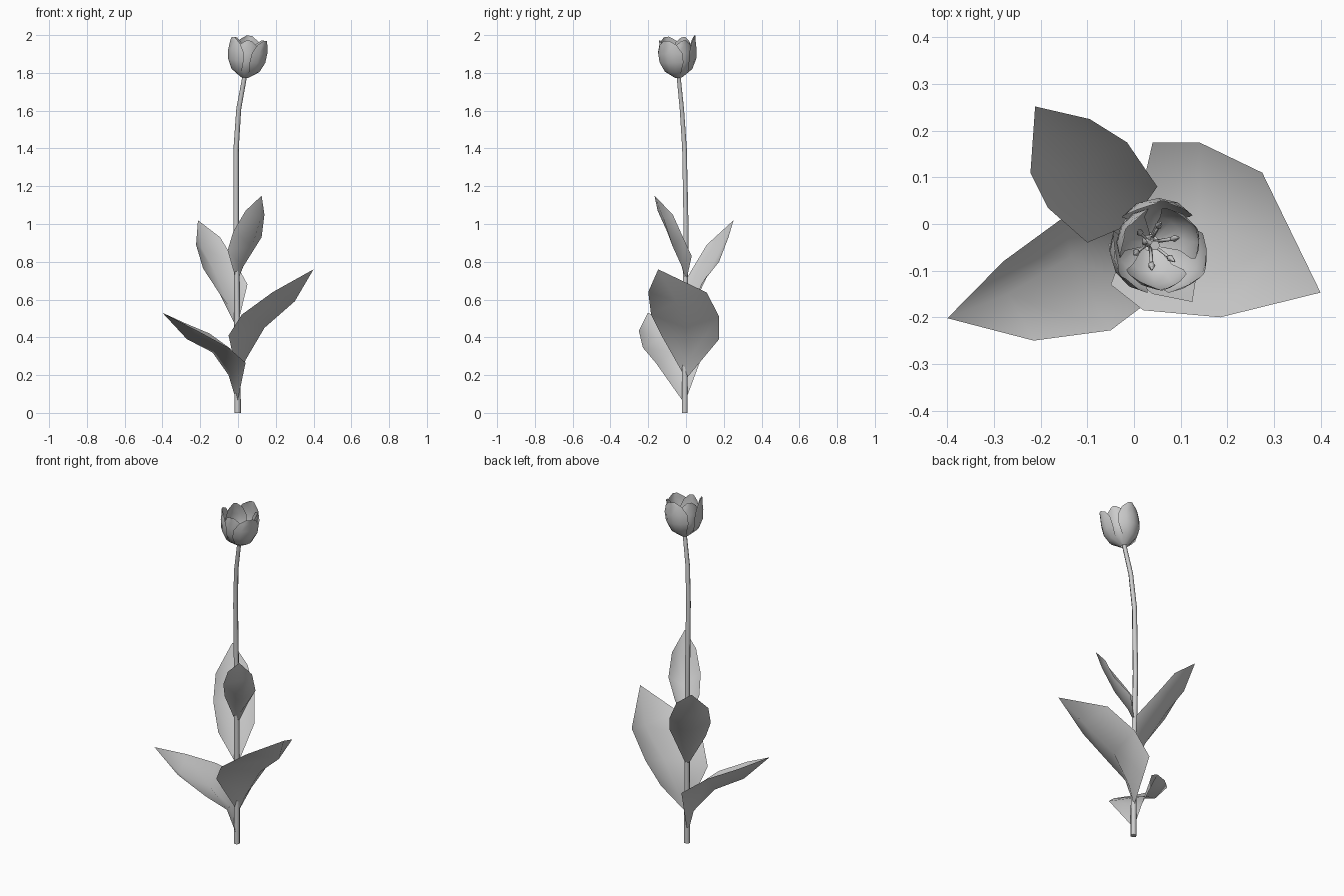
import bpy, bmesh
from math import sin, cos, pi, radians
from mathutils import Vector, Matrix

if "Cube" in bpy.data.objects:
    bpy.data.objects.remove(bpy.data.objects["Cube"])


def add_object(name, verts, faces, matrix=None):
    mesh = bpy.data.meshes.new(name)
    mesh.from_pydata([tuple(v) for v in verts], [], faces)
    if matrix:
        mesh.transform(matrix)
    # smooth blades and walls, flat end caps
    for p in mesh.polygons:
        p.use_smooth = len(p.vertices) <= 4
    obj = bpy.data.objects.new(name, mesh)
    bpy.context.collection.objects.link(obj)
    return obj


def tube(name, path, radii, sides, matrix=None):
    """Rings of given radius square to the path, capped at both ends."""
    pts = [Vector(p) for p in path]
    verts, faces = [], []
    for i, p in enumerate(pts):
        d = pts[min(i + 1, len(pts) - 1)] - pts[max(i - 1, 0)]
        rot = Vector((0, 0, 1)).rotation_difference(d)
        for k in range(sides):
            a = 2 * pi * k / sides
            verts.append(p + rot @ Vector((radii[i] * cos(a), radii[i] * sin(a), 0)))
    for i in range(len(pts) - 1):
        for k in range(sides):
            a, b = i * sides + k, i * sides + (k + 1) % sides
            faces.append((a, b, b + sides, a + sides))
    faces.append(tuple(reversed(range(sides))))
    faces.append(tuple(range((len(pts) - 1) * sides, len(pts) * sides)))
    return add_object(name, verts, faces, matrix)


def leaf(name, base, rows, tip):
    """Folded blade: base point, rows of (edge, midrib, edge), tip point."""
    verts = [base] + [p for r in rows for p in r] + [tip]
    faces = [(0, 2, 1), (0, 3, 2)]
    for i in range(len(rows) - 1):
        a = 1 + 3 * i
        faces += [(a, a + 1, a + 4, a + 3), (a + 1, a + 2, a + 5, a + 4)]
    a, t = 1 + 3 * (len(rows) - 1), len(verts) - 1
    faces += [(a, a + 1, t), (a + 1, a + 2, t)]
    return add_object(name, verts, faces)


# Stem
tube("stem",
     [(-0.002, -0.007, 0), (-0.004, -0.004, 0.5), (-0.01, 0, 1.0), (-0.01, -0.008, 1.4),
      (0.004, -0.022, 1.61), (0.037, -0.04, 1.79)],
     [0.017, 0.016, 0.015, 0.014, 0.013, 0.012], 6)

# Leaves, lowest to highest
leaf("lower_left_leaf", (-0.005, -0.008, 0.05),
     [((0.04, -0.16, 0.265), (-0.05, 0.0, 0.2), (-0.04, 0.1, 0.34)),
      ((-0.05, -0.228, 0.345), (-0.135, -0.07, 0.32), (-0.15, 0.015, 0.42)),
      ((-0.215, -0.25, 0.435), (-0.27, -0.15, 0.39), (-0.28, -0.08, 0.475))],
     (-0.4, -0.202, 0.53))
leaf("lower_right_leaf", (0.0, 0.0, 0.18),
     [((-0.05, -0.13, 0.41), (0.04, 0.01, 0.28), (0.04, 0.175, 0.39)),
      ((0.02, -0.185, 0.52), (0.14, 0.0, 0.45), (0.14, 0.175, 0.51)),
      ((0.185, -0.2, 0.64), (0.3, -0.05, 0.59), (0.275, 0.11, 0.637))],
     (0.4, -0.147, 0.76))
leaf("upper_left_leaf", (-0.006, 0.0, 0.45),
     [((0.05, 0.08, 0.68), (-0.05, 0.04, 0.57), (-0.1, -0.04, 0.635)),
      ((-0.015, 0.175, 0.8), (-0.12, 0.12, 0.74), (-0.185, 0.035, 0.765)),
      ((-0.095, 0.225, 0.93), (-0.19, 0.185, 0.87), (-0.222, 0.11, 0.89))],
     (-0.212, 0.252, 1.02))
leaf("upper_right_leaf", (-0.006, 0.0, 0.69),
     [((-0.055, -0.045, 0.86), (0.025, -0.02, 0.77), (0.05, 0.03, 0.83)),
      ((-0.025, -0.1, 0.96), (0.075, -0.07, 0.88), (0.125, -0.016, 0.93)),
      ((0.04, -0.15, 1.07), (0.12, -0.12, 1.03), (0.14, -0.07, 1.05))],
     (0.125, -0.167, 1.15))

# Flower frame: base of the cup, leaning with the stem
axis = Vector((0.12, -0.07, 1)).normalized()
flower = (Matrix.Translation((0.035, -0.04, 1.776))
          @ Vector((0, 0, 1)).rotation_difference(axis).to_matrix().to_4x4())

# Petals: three outer and three inner cupped blades
# (height, radius, half angle in degrees)
profile = [(0.0, 0.02, 60), (0.038, 0.073, 44), (0.09, 0.097, 50),
           (0.14, 0.102, 47), (0.185, 0.1, 31), (0.209, 0.101, 9)]


def petal(name, angle, size, height):
    cols, verts, faces = 5, [], []
    for z, r, half in profile:
        for c in range(cols):
            u = c / (cols - 1) * 2 - 1
            a = radians(angle + u * half)
            rr = r * size * (1 - 0.05 * u * u)
            verts.append((rr * cos(a), rr * sin(a), z * height))
    for i in range(len(profile) - 1):
        for c in range(cols - 1):
            a = i * cols + c
            faces.append((a, a + 1, a + cols + 1, a + cols))
    return add_object(name, verts, faces, flower)


for i in range(3):
    petal(f"outer_petal_{i + 1}", 90 + 120 * i, 1.04, 1.03 if i == 0 else 1.0)
    petal(f"inner_petal_{i + 1}", 30 + 120 * i, 0.88, 0.97)

# Pistil and ring of six stamens with anthers
tube("pistil", [(0, 0, 0), (0, 0, 0.07), (0, 0, 0.085)], [0.009, 0.008, 0.011], 6, flower)
for i in range(6):
    a = radians(20 + 60 * i)
    out = lambda r, z: (r * cos(a), r * sin(a), z)
    tube(f"stamen_{i + 1}", [out(0.006, 0.005), out(0.025, 0.05), out(0.042, 0.085)],
         [0.004] * 3, 4, flower)
    tube(f"anther_{i + 1}", [out(0.038, 0.078), out(0.043, 0.087), out(0.052, 0.105)],
         [0.003, 0.008, 0.002], 5, flower)
